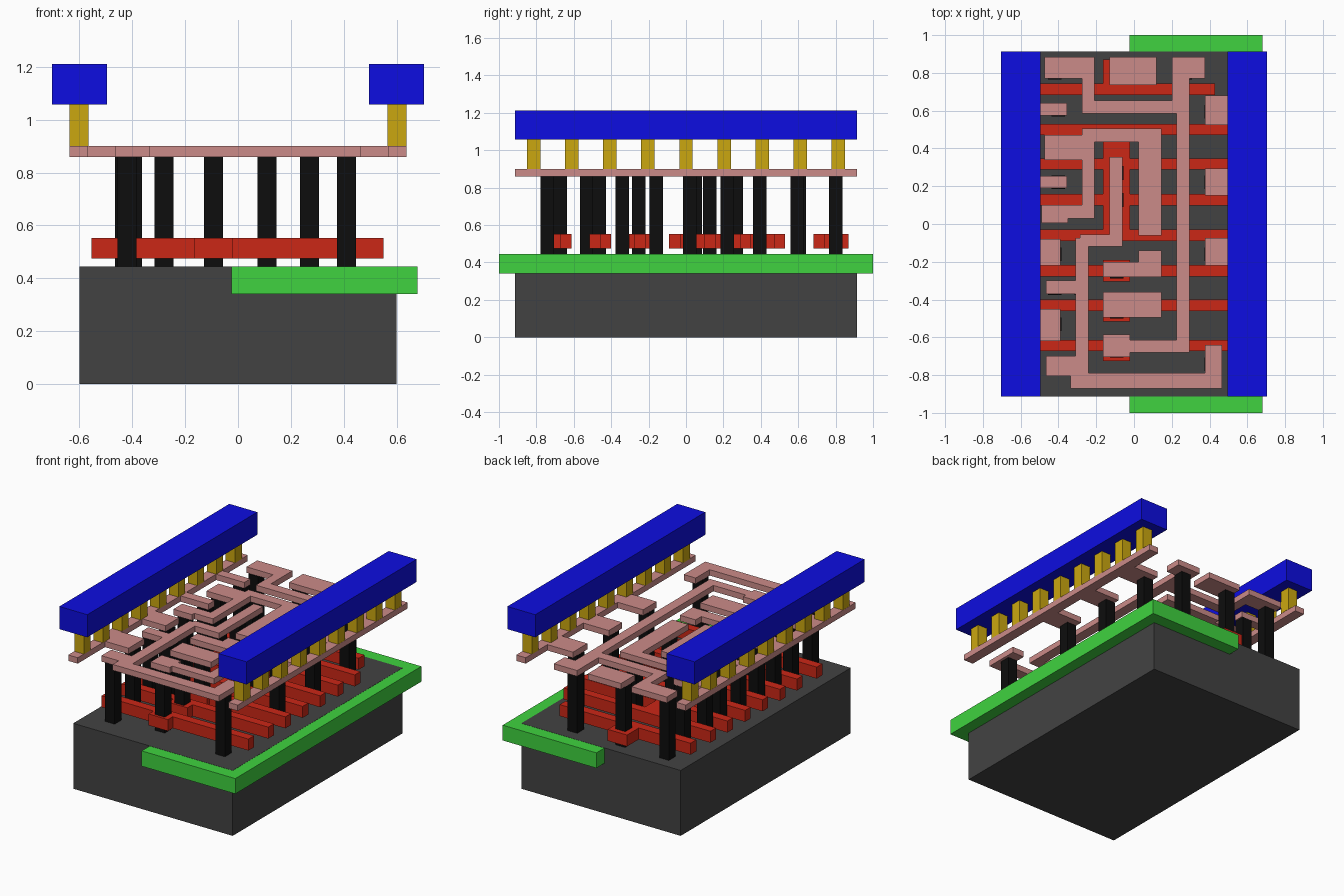
import bpy, bmesh
from mathutils import Matrix, Vector


def material(name, rgb):
    m = bpy.data.materials.new(name)
    m.diffuse_color = (*rgb, 1)
    return m


def boxes(name, rects, z0, z1, mat):
    """One object made of flat boxes; each rect is (x0, x1, y0, y1)."""
    bm = bmesh.new()
    for x0, x1, y0, y1 in rects:
        mid = Vector(((x0 + x1) / 2, (y0 + y1) / 2, (z0 + z1) / 2))
        size = Matrix.Diagonal((x1 - x0, y1 - y0, z1 - z0, 1))
        bmesh.ops.create_cube(bm, size=1, matrix=Matrix.Translation(mid) @ size)
    me = bpy.data.meshes.new(name)
    bm.to_mesh(me)
    bm.free()
    me.materials.append(mat)
    ob = bpy.data.objects.new(name, me)
    bpy.context.collection.objects.link(ob)
    return ob


def square(x, y, s=0.072):
    return (x - s / 2, x + s / 2, y - s / 2, y + s / 2)


dark = material("dark_grey", (0.055, 0.055, 0.055))
pale = material("pale_grey", (0.5, 0.5, 0.5))
green = material("green", (0.05, 0.65, 0.05))
red = material("red", (0.6, 0.02, 0.008))
black = material("black", (0.004, 0.004, 0.004))
pink = material("pink", (0.6, 0.26, 0.25))
gold = material("gold", (0.6, 0.39, 0.005))
blue = material("blue", (0.004, 0.004, 0.75))

# Base block, well and the diffusion strips sunk into its top
TOP = 0.445
boxes("substrate", [(-0.6, 0.6, -0.914, 0.914)], 0, TOP, dark)
boxes("well", [(-0.025, 0.68, -1, 1)], 0.34, TOP - 0.001, green)
boxes("diffusion", [(-0.5, -0.22, -0.81, 0.87), (0.04, 0.49, -0.81, 0.87)],
      0.38, TOP - 0.002, pale)

# Gate bars along x, with contact pads near the middle
gate_y = [0.5, 0.318, 0.128, -0.06, -0.247, -0.43, -0.643]
gates = [(-0.555, 0.55, y - 0.03, y + 0.03) for y in gate_y]
gates.append((-0.555, 0.43, 0.682, 0.744))
for y0, y1 in [(0.682, 0.87), (-0.09, 0.53), (-0.305, -0.19),
               (-0.515, -0.40), (-0.725, -0.613)]:
    gates.append((-0.165, -0.02, y0, y1))
boxes("gates", gates, 0.475, 0.553, red)

# Contact pillars
diffusion_contacts = [
    (-0.42, -0.742), (-0.42, -0.53), (-0.42, -0.34), (-0.28, -0.34), (-0.42, -0.16),
    (-0.43, 0.05), (-0.40, 0.22), (-0.42, 0.395), (-0.40, 0.605), (-0.42, 0.80),
    (0.41, -0.742), (0.41, -0.16), (0.11, 0.02), (0.41, 0.22),
    (0.11, 0.395), (0.41, 0.595), (0.27, 0.80)]
boxes("diffusion_contacts", [square(x, y) for x, y in diffusion_contacts], TOP, 0.86, black)
gate_contacts = [-0.672, -0.465, -0.252, 0.127, 0.27, 0.80]
boxes("gate_contacts", [square(-0.092, y) for y in gate_contacts], TOP, 0.86, black)

# First metal layer: supply rails with taps
M0, M1 = 0.86, 0.9
boxes("left_rail", [
    (-0.638, -0.567, -0.914, 0.914), (-0.6, -0.355, 0.575, 0.64), (-0.6, -0.355, 0.19, 0.255),
    (-0.6, -0.39, -0.22, -0.08), (-0.6, -0.39, -0.62, -0.45)], M0, M1, pink)
boxes("right_rail", [
    (0.567, 0.638, -0.914, 0.914), (0.375, 0.6, 0.525, 0.68),
    (0.375, 0.6, 0.15, 0.295), (0.375, 0.6, -0.22, -0.075)], M0, M1, pink)

# First metal layer: signal wires
boxes("long_wire", [
    (-0.475, -0.21, 0.77, 0.885), (-0.275, -0.21, 0.585, 0.885), (-0.275, 0.295, 0.585, 0.655),
    (0.2, 0.375, 0.77, 0.885), (0.2, 0.295, 0.585, 0.885), (0.225, 0.295, -0.68, 0.885),
    (-0.165, 0.295, -0.68, -0.615), (-0.165, -0.02, -0.705, -0.585)], M0, M1, pink)
boxes("output_wire", [
    (-0.475, -0.21, 0.34, 0.47), (-0.275, 0.145, 0.435, 0.505), (-0.275, -0.21, 0.03, 0.505),
    (-0.49, -0.35, 0.005, 0.1), (-0.49, -0.21, 0.03, 0.1), (0.025, 0.145, -0.06, 0.505)],
    M0, M1, pink)
boxes("inner_wire", [
    (-0.13, -0.06, -0.12, 0.355), (-0.285, -0.06, -0.12, -0.055), (-0.31, -0.24, -0.87, -0.075),
    (-0.465, -0.24, -0.37, -0.3), (-0.465, -0.335, -0.805, -0.70), (-0.465, -0.24, -0.79, -0.70),
    (-0.335, 0.465, -0.87, -0.79), (0.375, 0.465, -0.87, -0.64)], M0, M1, pink)
boxes("input_pads", [
    (-0.13, 0.12, 0.735, 0.885), (-0.165, 0.145, -0.28, -0.2),
    (0.025, 0.145, -0.28, -0.14), (-0.165, 0.145, -0.495, -0.36)], M0, M1, pink)

# Vias and top supply bars on each side
for name, s in (("left", -1), ("right", 1)):
    vias = [square(s * 0.601, (i - 4) * 0.2033) for i in range(9)]
    boxes(name + "_vias", vias, M1, 1.06, gold)
    x0, x1 = sorted((s * 0.495, s * 0.705))
    boxes(name + "_supply_bar", [(x0, x1, -0.914, 0.914)], 1.058, 1.212, blue)
